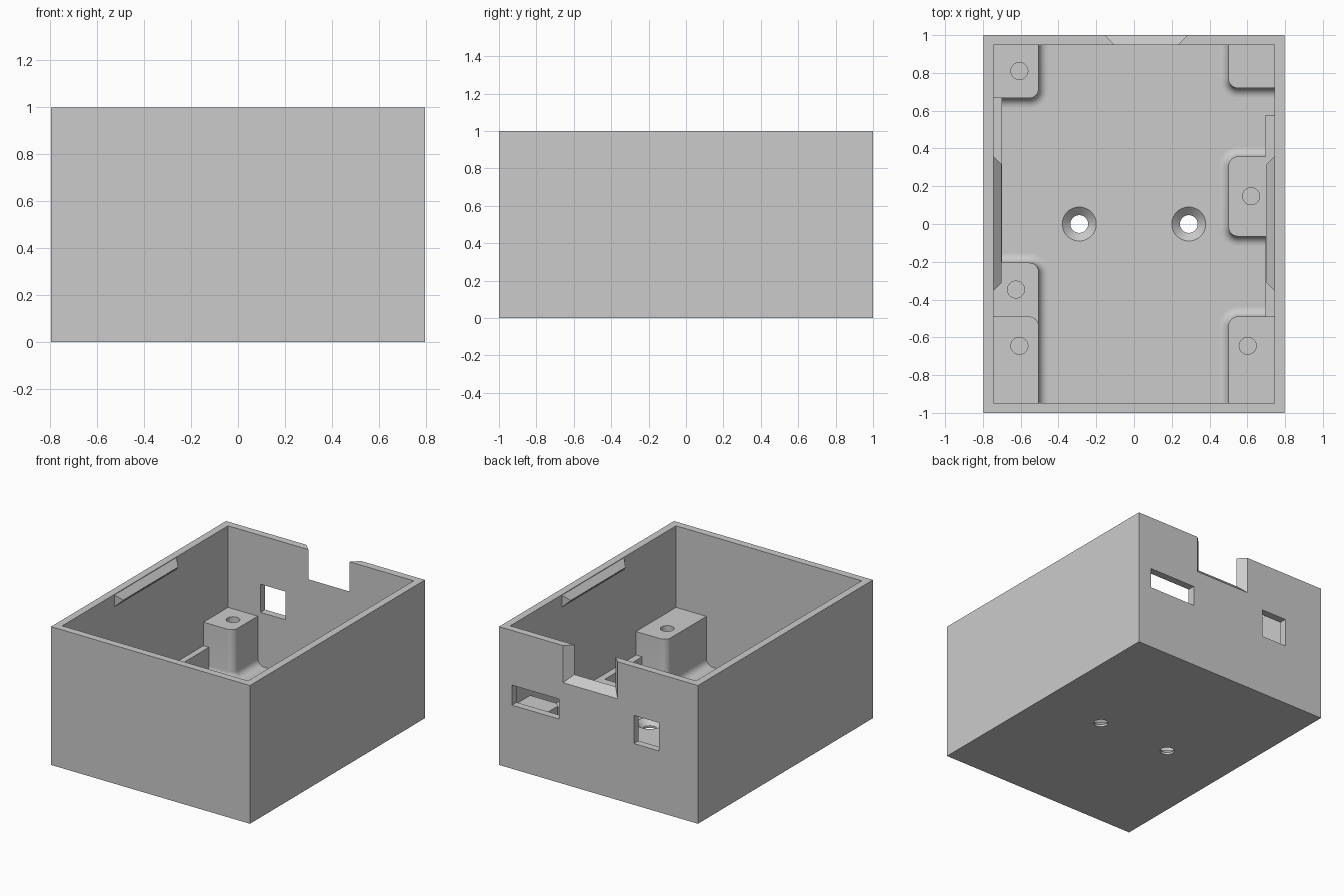
import bpy, bmesh, math

cube = bpy.data.objects.get("Cube")
if cube:
    bpy.data.objects.remove(cube, do_unlink=True)

grey = bpy.data.materials.new("plastic_grey")
grey.use_nodes = True
grey.diffuse_color = (0.6, 0.6, 0.6, 1)
grey.node_tree.nodes["Principled BSDF"].inputs["Base Color"].default_value = (0.6, 0.6, 0.6, 1)

HX, HY, WALL, FLOOR = 0.796, 1.0, 0.053, 0.055
IX, IY = HX - WALL, HY - WALL
LOW, TALL = 0.24, 0.41
FILLET = 0.05


def loft(name, layers):
    """Solid skinned through matching rings of points, capped at both ends."""
    bm = bmesh.new()
    rings = [[bm.verts.new(p) for p in ring] for ring in layers]
    n = len(rings[0])
    for a, b in zip(rings, rings[1:]):
        for i in range(n):
            j = (i + 1) % n
            bm.faces.new((a[i], a[j], b[j], b[i]))
    bm.faces.new(rings[0][::-1])
    bm.faces.new(rings[-1])
    bmesh.ops.recalc_face_normals(bm, faces=bm.faces[:])
    mesh = bpy.data.meshes.new(name)
    bm.to_mesh(mesh)
    bm.free()
    mesh.materials.append(grey)
    obj = bpy.data.objects.new(name, mesh)
    bpy.context.collection.objects.link(obj)
    return obj


def rect(x0, x1, y0, y1, z):
    return [(x0, y0, z), (x1, y0, z), (x1, y1, z), (x0, y1, z)]


def box(name, x0, x1, y0, y1, z0, z1):
    return loft(name, [rect(x0, x1, y0, y1, z0), rect(x0, x1, y0, y1, z1)])


def turned(name, x, y, profile, n=40):
    """Round solid from (radius, height) pairs."""
    return loft(name, [[(x + r * math.cos(2 * math.pi * i / n),
                         y + r * math.sin(2 * math.pi * i / n), z) for i in range(n)]
                       for r, z in profile])


def cut(obj, cutters):
    for c in cutters:
        c.hide_render = True
        m = obj.modifiers.new("cut", 'BOOLEAN')
        m.operation, m.solver, m.object = 'DIFFERENCE', 'EXACT', c
        bpy.context.view_layer.objects.active = obj
        bpy.ops.object.modifier_apply(modifier=m.name)
        bpy.data.objects.remove(c, do_unlink=True)


def smooth(obj):
    bpy.ops.object.select_all(action='DESELECT')
    obj.select_set(True)
    bpy.context.view_layer.objects.active = obj
    bpy.ops.object.shade_smooth_by_angle(angle=math.radians(30))


def post(name, x0, x1, y0, y1, top, free, hole=None):
    """Block with rounded free corners and a fillet where free sides meet the floor."""
    def outline(off, z):
        a, b = x0 - off * ('-x' in free), x1 + off * ('+x' in free)
        c, d = y0 - off * ('-y' in free), y1 + off * ('+y' in free)
        pts = []
        for q, (sx, sy) in enumerate(((1, 1), (-1, 1), (-1, -1), (1, -1))):
            px, py = (b if sx > 0 else a), (d if sy > 0 else c)
            if ('+x' if sx > 0 else '-x') in free and ('+y' if sy > 0 else '-y') in free:
                r = 0.05 + off
                for k in range(9):
                    t = math.pi / 2 * (q + k / 8)
                    pts.append((px - sx * r + r * math.cos(t), py - sy * r + r * math.sin(t), z))
            else:
                pts.append((px, py, z))
        return pts

    layers = [outline(FILLET, FLOOR - 0.01)]
    for k in range(9):
        t = math.pi / 2 * k / 8
        layers.append(outline(FILLET * (1 - math.sin(t)), FLOOR + FILLET * (1 - math.cos(t))))
    layers.append(outline(0, top))
    obj = loft(name, layers)
    if hole:
        cut(obj, [turned("screw_hole_cutter", *hole, [(0.045, 0.12), (0.045, top + 0.1)])])
    smooth(obj)


# Case shell: cavity, rear openings, flared notch, countersunk floor holes
case = box("case", -HX, HX, -HY, HY, 0, 1)
cutters = [
    box("cavity_cutter", -IX, IX, -IY, IY, FLOOR, 1.2),
    box("slot_cutter", 0.316, 0.692, 0.9, 1.1, 0.46, 0.605),
    box("square_cutter", -0.484, -0.284, 0.9, 1.1, 0.443, 0.647),
]


def notch_ring(y):
    s = y - IY
    a, b, z = -0.1 - s, 0.23 + s, 0.785 - s
    return [(a, y, z), (b, y, z), (b, y, 1.2), (a, y, 1.2)]


cutters.append(loft("notch_cutter", [notch_ring(IY - 0.02), notch_ring(HY + 0.02)]))
for x in (-0.29, 0.29):
    cutters.append(turned("countersink_cutter", x, 0,
                          [(0.047, -0.1), (0.047, 0.015), (0.09, FLOOR), (0.09, 0.1)]))
cut(case, cutters)
smooth(case)

# Mounting posts, sunk slightly into the walls
OX, OY = IX + 0.02, IY + 0.02
post("front_right_post", -OX, -0.505, -OY, -0.49, TALL, ('+x', '+y'), (-0.607, -0.645))
post("front_left_post", 0.5, OX, -OY, -0.49, TALL, ('-x', '+y'), (0.602, -0.645))
post("back_right_post", -OX, -0.505, 0.667, OY, TALL, ('+x', '-y'), (-0.607, 0.81))
post("back_left_post", 0.5, OX, 0.72, OY, TALL, ('-x', '-y'))
post("low_right_post", -OX, -0.505, -0.6, -0.205, LOW, ('+x', '+y'), (-0.625, -0.347))
post("low_left_post", 0.5, OX, -0.065, 0.357, LOW, ('-x', '-y', '+y'), (0.62, 0.147))

# Support rails along the side walls
box("right_rail", -OX, -0.7, -0.25, 0.68, FLOOR - 0.01, LOW)
box("left_rail", 0.695, OX, -0.52, 0.578, FLOOR - 0.01, LOW)

# Snap ridges under the rim: wedges with tapered ends
for side, name in ((-1, "right_snap_ridge"), (1, "left_snap_ridge")):
    def ridge_ring(x, inset):
        return [(side * x, y, z) for y, z in (
            (-0.352 + inset, 0.91 + inset), (0.358 - inset, 0.91 + inset),
            (0.358 - inset, 0.996 - inset), (-0.352 + inset, 0.996 - inset))]
    loft(name, [ridge_ring(IX + 0.01, 0), ridge_ring(IX, 0), ridge_ring(IX - 0.042, 0.042)])
